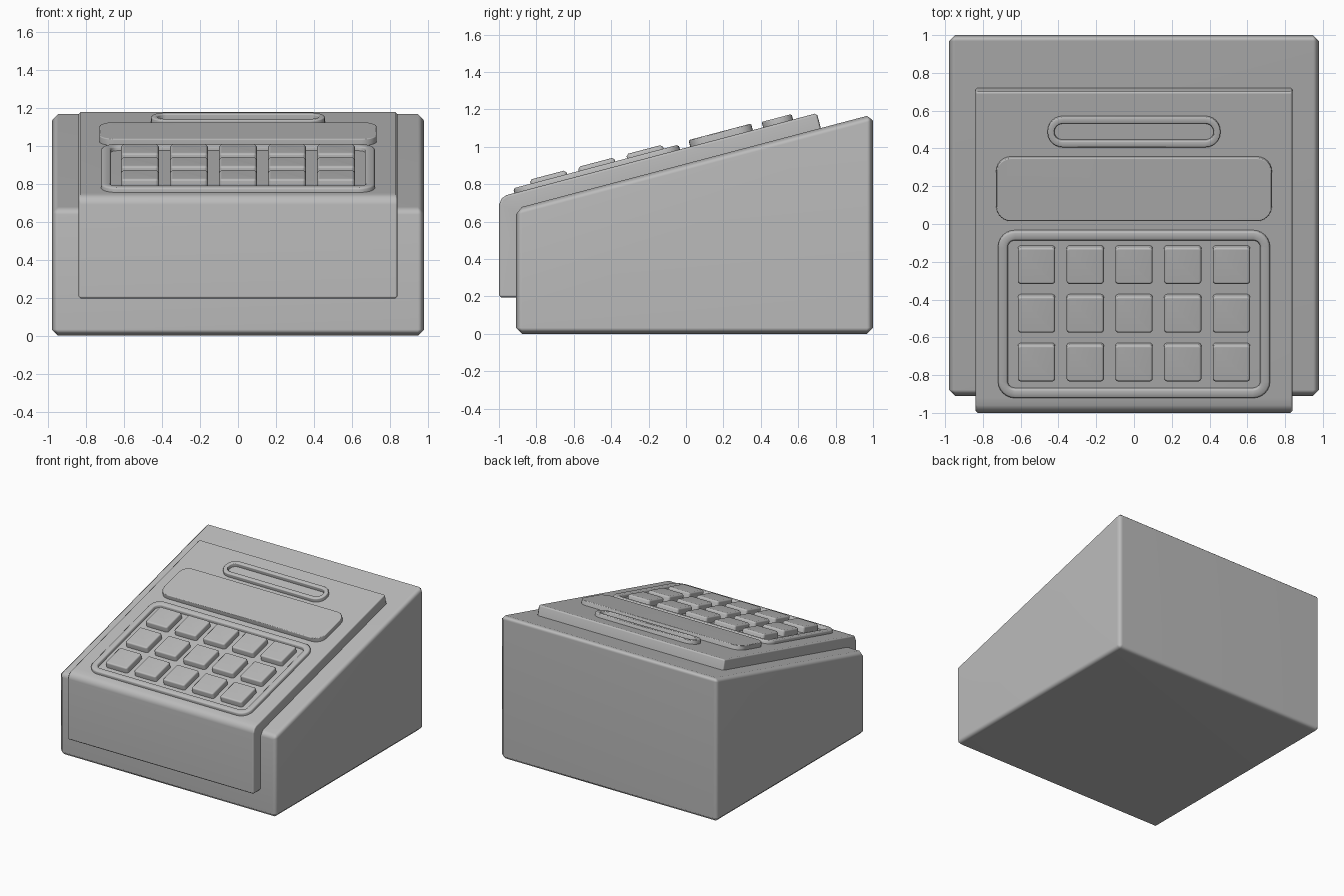
import bpy, bmesh, math
from mathutils import Matrix

cube = bpy.data.objects.get("Cube")
if cube:
    bpy.data.objects.remove(cube)

GREY = 0.5
SLOPE = 0.264
TILT = math.atan(SLOPE)

casing = bpy.data.materials.new("casing_grey")
casing.use_nodes = True
casing.diffuse_color = (GREY, GREY, GREY, 1)
casing.node_tree.nodes["Principled BSDF"].inputs["Base Color"].default_value = (GREY, GREY, GREY, 1)


def panel_z(y):
    """Height of the sloping panel surface at depth y."""
    return 0.755 + SLOPE * (y + 0.91)


def finish(name, bm):
    bmesh.ops.recalc_face_normals(bm, faces=bm.faces)
    mesh = bpy.data.meshes.new(name)
    bm.to_mesh(mesh)
    bm.free()
    mesh.materials.append(casing)
    obj = bpy.data.objects.new(name, mesh)
    bpy.context.collection.objects.link(obj)
    bpy.ops.object.select_all(action="DESELECT")
    obj.select_set(True)
    bpy.context.view_layer.objects.active = obj
    bpy.ops.object.shade_smooth_by_angle(angle=math.radians(50))
    weighted = obj.modifiers.new("weighted_normals", "WEIGHTED_NORMAL")
    weighted.keep_sharp = True
    return obj


def extruded_profile(name, profile, half_width, bevel):
    """Side profile in y and z, extruded across x, with its sharp edges bevelled."""
    bm = bmesh.new()
    face = bm.faces.new([bm.verts.new((-half_width, y, z)) for y, z in profile])
    out = bmesh.ops.extrude_face_region(bm, geom=[face])
    moved = [g for g in out["geom"] if isinstance(g, bmesh.types.BMVert)]
    bmesh.ops.translate(bm, verts=moved, vec=(2 * half_width, 0, 0))
    bmesh.ops.recalc_face_normals(bm, faces=bm.faces)
    sharp = [e for e in bm.edges if e.calc_face_angle(0) > 0.7]
    bmesh.ops.bevel(bm, geom=sharp, offset=bevel, segments=1, affect="EDGES", clamp_overlap=True)
    return finish(name, bm)


def rounded_rect(w, h, r, steps=6):
    points = []
    for i, (sx, sy) in enumerate([(1, 1), (-1, 1), (-1, -1), (1, -1)]):
        for k in range(steps + 1):
            a = math.pi / 2 * (i + k / steps)
            points.append((sx * (w / 2 - r) + r * math.cos(a), sy * (h / 2 - r) + r * math.sin(a)))
    return points


def raised_part(name, x, y, w, depth, r, section, ring=False):
    """Rounded rectangle on the slope; section lists (inset, height) steps."""
    bm = bmesh.new()
    h = depth / math.cos(TILT)
    loops = []
    for inset, height in section:
        outline = rounded_rect(w - 2 * inset, h - 2 * inset, max(r - inset, 0.003))
        loops.append([bm.verts.new((px, py, height)) for px, py in outline])
    pairs = list(zip(loops, loops[1:]))
    if ring:
        pairs.append((loops[-1], loops[0]))
    else:
        bm.faces.new(loops[0][::-1])
        bm.faces.new(loops[-1])
    for low, high in pairs:
        n = len(low)
        for i in range(n):
            j = (i + 1) % n
            bm.faces.new((low[i], low[j], high[j], high[i]))
    bm.transform(Matrix.Translation((x, y, panel_z(y))) @ Matrix.Rotation(TILT, 4, "X"))
    return finish(name, bm)


def rim_section(width, height, soft):
    return [(0, -0.02), (0, height - soft), (soft, height),
            (width - soft, height), (width, height - soft), (width, -0.02)]


# Wedge body and the overhanging panel that wraps over its front
extruded_profile("body", [(-0.91, 0), (1, 0), (1, 1.174), (-0.91, 0.67)], 0.98, 0.033)
extruded_profile("front_panel", [
    (-1, 0.195), (-1, 0.69), (-0.985, 0.725), (-0.96, 0.742), (-0.92, panel_z(-0.92)),
    (0.70, panel_z(0.70)), (0.735, 1.045), (-0.85, 0.62), (-0.85, 0.195)], 0.84, 0.012)

# Keypad rim and keys
raised_part("keypad_rim", 0, -0.475, 1.44, 0.885, 0.09, rim_section(0.052, 0.026, 0.01), ring=True)
for row in range(3):
    for col in range(5):
        raised_part(f"key_{row + 1}_{col + 1}", (col - 2) * 0.258, -0.727 + row * 0.258,
                    0.198, 0.195, 0.018, [(0, -0.02), (0, 0.036), (0.012, 0.048)])

# Display and slot
raised_part("display", 0, 0.19, 1.46, 0.335, 0.08, [(0, -0.02), (0, 0.03), (0.006, 0.036)])
raised_part("slot_rim", 0, 0.492, 0.915, 0.16, 0.08, rim_section(0.036, 0.03, 0.006), ring=True)
